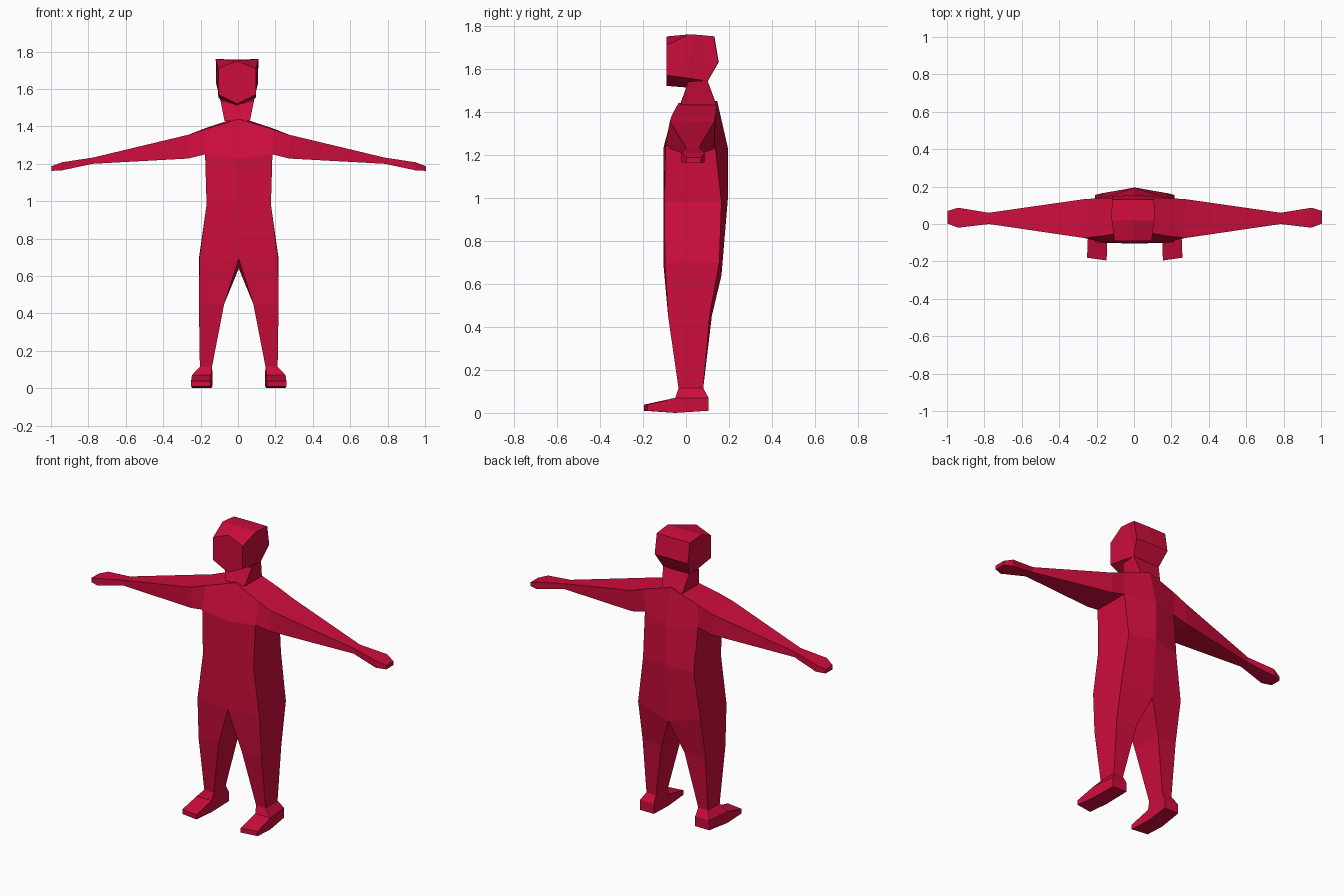
import bpy, bmesh

if "Cube" in bpy.data.objects:
    bpy.data.objects.remove(bpy.data.objects["Cube"])

red = bpy.data.materials.new("crimson")
red.diffuse_color = (0.62, 0.004, 0.045, 1)
red.use_nodes = True
red.node_tree.nodes["Principled BSDF"].inputs["Base Color"].default_value = red.diffuse_color


def loft(bm, rings, closed=True, cap_start=False, cap_end=False):
    """Skin a list of equally long point rings."""
    rows = [[bm.verts.new(p) for p in ring] for ring in rings]
    n = len(rows[0])
    for a, b in zip(rows, rows[1:]):
        for i in range(n if closed else n - 1):
            j = (i + 1) % n
            bm.faces.new((a[i], a[j], b[j], b[i]))
    if cap_start:
        bm.faces.new(rows[0])
    if cap_end:
        bm.faces.new(rows[-1])


def finish(bm, name, offset=0.0):
    """Mirror the half across x = 0, weld it and make the object."""
    geom = bm.verts[:] + bm.edges[:] + bm.faces[:]
    copy = bmesh.ops.duplicate(bm, geom=geom)["geom"]
    for v in copy:
        if isinstance(v, bmesh.types.BMVert):
            v.co.x *= -1
    bmesh.ops.remove_doubles(bm, verts=bm.verts[:], dist=0.0005)
    bmesh.ops.recalc_face_normals(bm, faces=bm.faces[:])
    mesh = bpy.data.meshes.new(name)
    bm.to_mesh(mesh)
    bm.free()
    mesh.materials.append(red)
    ob = bpy.data.objects.new(name, mesh)
    ob.location.x = offset
    bpy.context.collection.objects.link(ob)


def section(x, yf, yb, z0, z1):
    """Four-sided arm section: bottom front, top front, top back, bottom back."""
    return [(x, yf, z0), (x, yf, z1), (x, yb, z1), (x, yb, z0)]


# Body: chest, torso, leg and arm share their border points
bm = bmesh.new()
chest_mid = [(0, -.105, 1.23), (0, -.035, 1.44), (0, .145, 1.45), (0, .195, 1.23)]
armpit = [(.18, -.095, 1.25), (.18, -.065, 1.385), (.18, .138, 1.39), (.18, .135, 1.25)]
loft(bm, [chest_mid, armpit], closed=False)
hip = [(0, -.105, .69), (.21, -.098, .70), (.212, .155, .70), (0, .165, .64)]
loft(bm, [
    [chest_mid[0], armpit[0], armpit[3], chest_mid[3]],
    [(0, -.105, 1.0), (.172, -.1, .98), (.172, .165, .98), (0, .195, 1.0)],
    hip], closed=False)
loft(bm, [
    hip,
    [(.078, -.083, .45), (.213, -.083, .45), (.213, .11, .45), (.078, .12, .45)],
    [(.143, -.035, .115), (.208, -.035, .115), (.208, .08, .115), (.143, .08, .115)],
    [(.148, -.05, .07), (.25, -.05, .07), (.235, .105, .07), (.14, .105, .07)]])
loft(bm, [
    armpit,
    section(.27, -.075, .133, 1.228, 1.355),
    section(.78, 0, .06, 1.2, 1.233),
    section(.945, -.02, .087, 1.165, 1.208),
    section(1.0, .002, .07, 1.162, 1.187)], cap_end=True)

# Foot: heel, instep and toe sections
loft(bm, [
    [(.14, .105, .01), (.14, .105, .07), (.235, .105, .07), (.235, .105, .01)],
    [(.148, -.05, 0), (.148, -.05, .07), (.25, -.05, .07), (.25, -.05, 0)],
    [(.15, -.195, .01), (.15, -.195, .038), (.255, -.18, .038), (.255, -.18, .01)]],
    cap_start=True, cap_end=True)
finish(bm, "body", .004)

# Neck
bm = bmesh.new()
loft(bm, [
    [(0, -.028, 1.43), (.068, -.025, 1.43), (.068, .14, 1.43), (0, .142, 1.43)],
    [(0, .01, 1.515), (.09, .01, 1.54), (.09, .1, 1.545), (0, .1, 1.545)]], closed=False)
finish(bm, "neck", -.004)

# Head: half sections from the face to the back of the skull
bm = bmesh.new()
loft(bm, [
    [(0, -.09, 1.75), (.1, -.09, 1.71), (.1, -.09, 1.57), (0, -.09, 1.52)],
    [(0, .02, 1.757), (.114, .02, 1.76), (.1, .015, 1.555), (0, .01, 1.512)],
    [(0, .08, 1.755), (.114, .08, 1.755), (.09, .1, 1.542), (0, .1, 1.54)],
    [(0, .132, 1.75), (.112, .13, 1.75), (.112, .15, 1.63), (0, .152, 1.63)]],
    closed=False, cap_start=True, cap_end=True)
# Underside of the skull back, closing down to the nape
loft(bm, [
    [(.114, .08, 1.755), (.09, .1, 1.542)],
    [(.112, .13, 1.75), (.112, .15, 1.63)]], closed=False)
bmesh.ops.remove_doubles(bm, verts=bm.verts[:], dist=0.0005)
finish(bm, "head", -.005)
